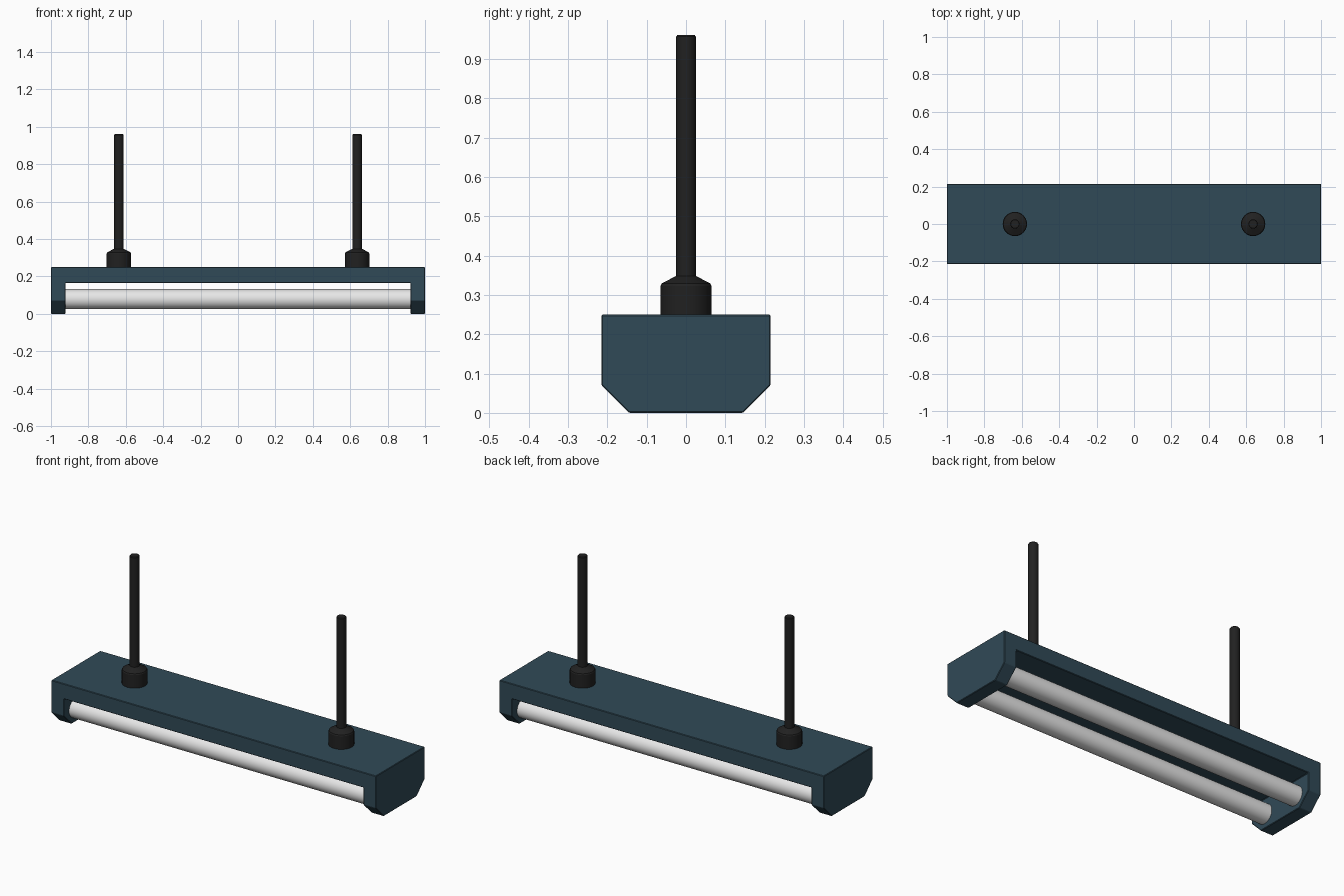
import bpy, bmesh, math
from mathutils import Matrix

if "Cube" in bpy.data.objects:
    bpy.data.objects.remove(bpy.data.objects["Cube"])


def material(name, rgb):
    m = bpy.data.materials.new(name)
    m.diffuse_color = (*rgb, 1)
    m.use_nodes = True
    m.node_tree.nodes["Principled BSDF"].inputs["Base Color"].default_value = m.diffuse_color
    return m


TEAL = material("dark teal paint", (0.030, 0.068, 0.095))
BLACK = material("black metal", (0.015, 0.015, 0.015))
WHITE = material("white tube", (0.80, 0.80, 0.80))


def finish(bm, name, mat, smooth=False):
    bmesh.ops.recalc_face_normals(bm, faces=bm.faces)
    me = bpy.data.meshes.new(name)
    bm.to_mesh(me)
    bm.free()
    me.materials.append(mat)
    ob = bpy.data.objects.new(name, me)
    bpy.context.collection.objects.link(ob)
    if smooth:
        bpy.ops.object.select_all(action='DESELECT')
        ob.select_set(True)
        bpy.context.view_layer.objects.active = ob
        bpy.ops.object.shade_smooth_by_angle(angle=math.radians(25))
    return ob


def lathe(name, profile, mat, place, sides=32):
    """Closed turned part from (radius, height) rings, capped at both ends."""
    bm = bmesh.new()
    rings = [[bm.verts.new((r * math.cos(2 * math.pi * i / sides),
                            r * math.sin(2 * math.pi * i / sides), z))
              for i in range(sides)] for r, z in profile]
    for a, b in zip(rings, rings[1:]):
        for i in range(sides):
            j = (i + 1) % sides
            bm.faces.new((a[i], a[j], b[j], b[i]))
    bm.faces.new(rings[0][::-1])
    bm.faces.new(rings[-1])
    bm.transform(place)
    return finish(bm, name, mat, True)


# Housing: top channel and two end caps as one U profile, extruded front to back
W, H, IN, ROOF = 0.215, 0.25, 0.923, 0.165
bm = bmesh.new()
outline = [(-1, 0), (-IN, 0), (-IN, ROOF), (IN, ROOF), (IN, 0), (1, 0), (1, H), (-1, H)]
face = bm.faces.new([bm.verts.new((x, -W, z)) for x, z in outline])
ext = bmesh.ops.extrude_face_region(bm, geom=[face])
bmesh.ops.translate(bm, vec=(0, 2 * W, 0),
                    verts=[g for g in ext["geom"] if isinstance(g, bmesh.types.BMVert)])
if not face.is_valid or len(bm.faces) < len(outline) + 2:
    bm.faces.new([v for v in bm.verts if v.co.y < 0])
# Chamfered lower edges of the end caps
low = [e for e in bm.edges if all(v.co.z < 0.001 for v in e.verts)
       and abs(e.verts[0].co.y - e.verts[1].co.y) < 0.001]
bmesh.ops.bevel(bm, geom=low, offset=0.07, segments=1, affect='EDGES', profile=0.5)
housing = finish(bm, "housing", TEAL)
bev = housing.modifiers.new("edge bevel", 'BEVEL')
bev.width = 0.003
bev.segments = 1
bev.limit_method = 'ANGLE'

# Two light tubes running between the end caps
for side, y in (("front", -0.115), ("back", 0.115)):
    lathe(side + "_tube", [(0.053, -0.94), (0.053, 0.94)], WHITE,
          Matrix.Translation((0, y, 0.079)) @ Matrix.Rotation(math.pi / 2, 4, 'Y'))

# Hanging rods with tapered collars
for side, x in (("left", -0.637), ("right", 0.637)):
    place = Matrix.Translation((x, 0, 0))
    lathe(side + "_collar", [(0.065, 0.245), (0.065, 0.323), (0.062, 0.329), (0.026, 0.348)],
          BLACK, place)
    lathe(side + "_rod", [(0.025, 0.33), (0.025, 0.957), (0.022, 0.961)], BLACK, place)
